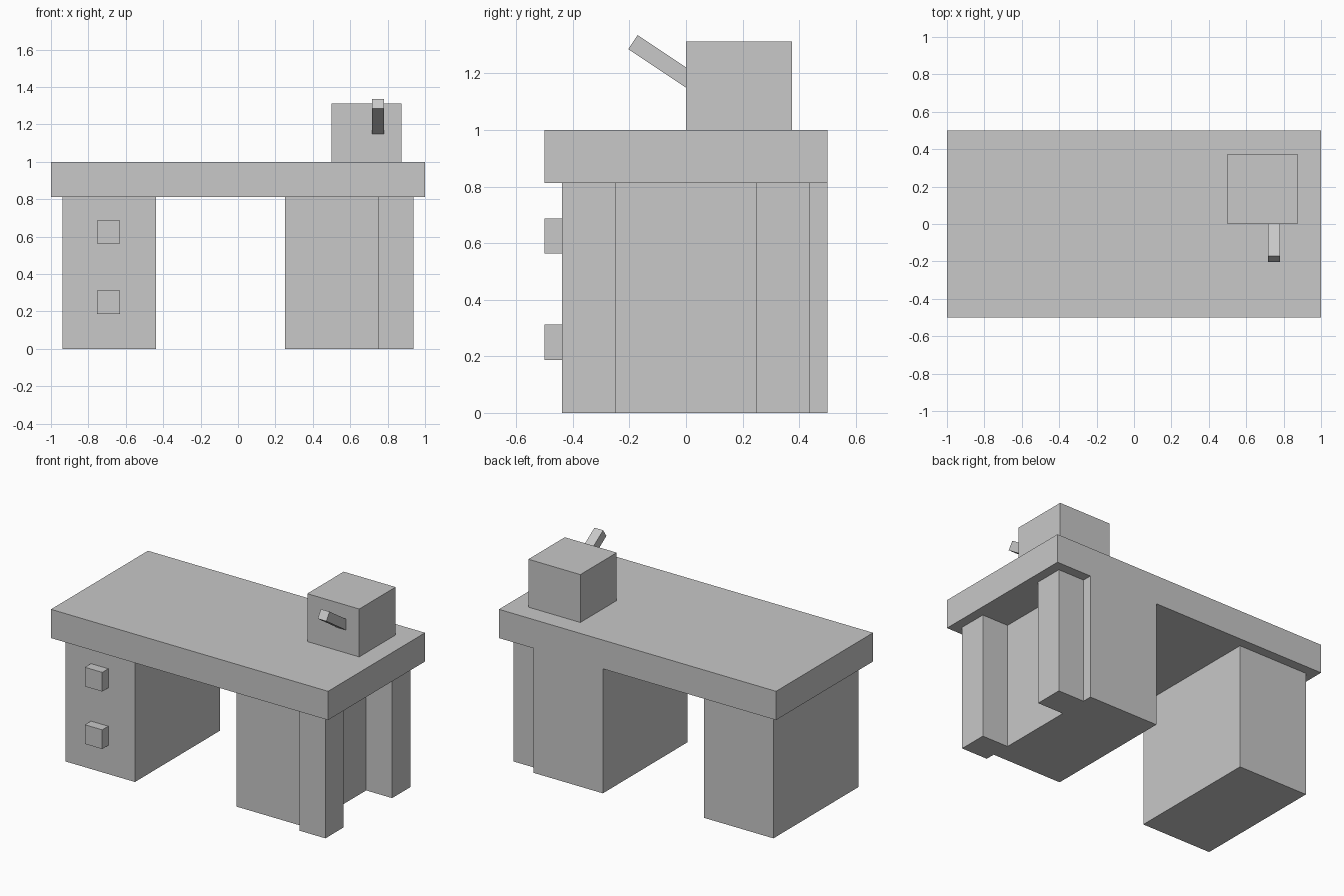
import bpy
import math

cube = bpy.data.objects.get("Cube")
if cube:
    bpy.data.objects.remove(cube, do_unlink=True)

grey = bpy.data.materials.new("light_grey")
grey.use_nodes = True
colour = (0.58, 0.58, 0.58, 1)
grey.diffuse_color = colour
grey.node_tree.nodes["Principled BSDF"].inputs["Base Color"].default_value = colour


def box(name, x, y, z, tilt=0):
    """Box filling the (min, max) ranges, tilted about its own x axis."""
    spans = (x, y, z)
    bpy.ops.mesh.primitive_cube_add(size=1, location=[(a + b) / 2 for a, b in spans])
    obj = bpy.context.object
    obj.name = name
    obj.scale = [b - a for a, b in spans]
    obj.rotation_euler.x = tilt
    obj.data.materials.append(grey)
    return obj


UNDER = 0.8125  # underside of the desk top

# Desk top and the two pedestals
box("desk_top", (-1, 1), (-0.5, 0.5), (UNDER, 1))
box("drawer_pedestal", (-0.9375, -0.4375), (-0.4375, 0.4375), (0, UNDER))
box("inner_pedestal", (0.25, 0.75), (-0.375, 0.5), (0, UNDER))

# Outer legs beside the inner pedestal
for name, y in (("front_leg", -0.4375), ("back_leg", 0.25)):
    box(name, (0.75, 0.9375), (y, y + 0.1875), (0, UNDER))

# Drawer knobs
for name, z in (("lower_knob", 0.1875), ("upper_knob", 0.5625)):
    box(name, (-0.755, -0.63), (-0.5, -0.4375), (z, z + 0.125))

# Desk box with a slanted lever sunk into its front
box("desk_box", (0.5, 0.875), (0, 0.375), (1, 1.3125))
lever = box("lever", (0.7175, 0.78), (-0.15, 0.15), (-0.03, 0.03), math.radians(-33.7))
lever.location.y = -0.0625
lever.location.z = 1.227
